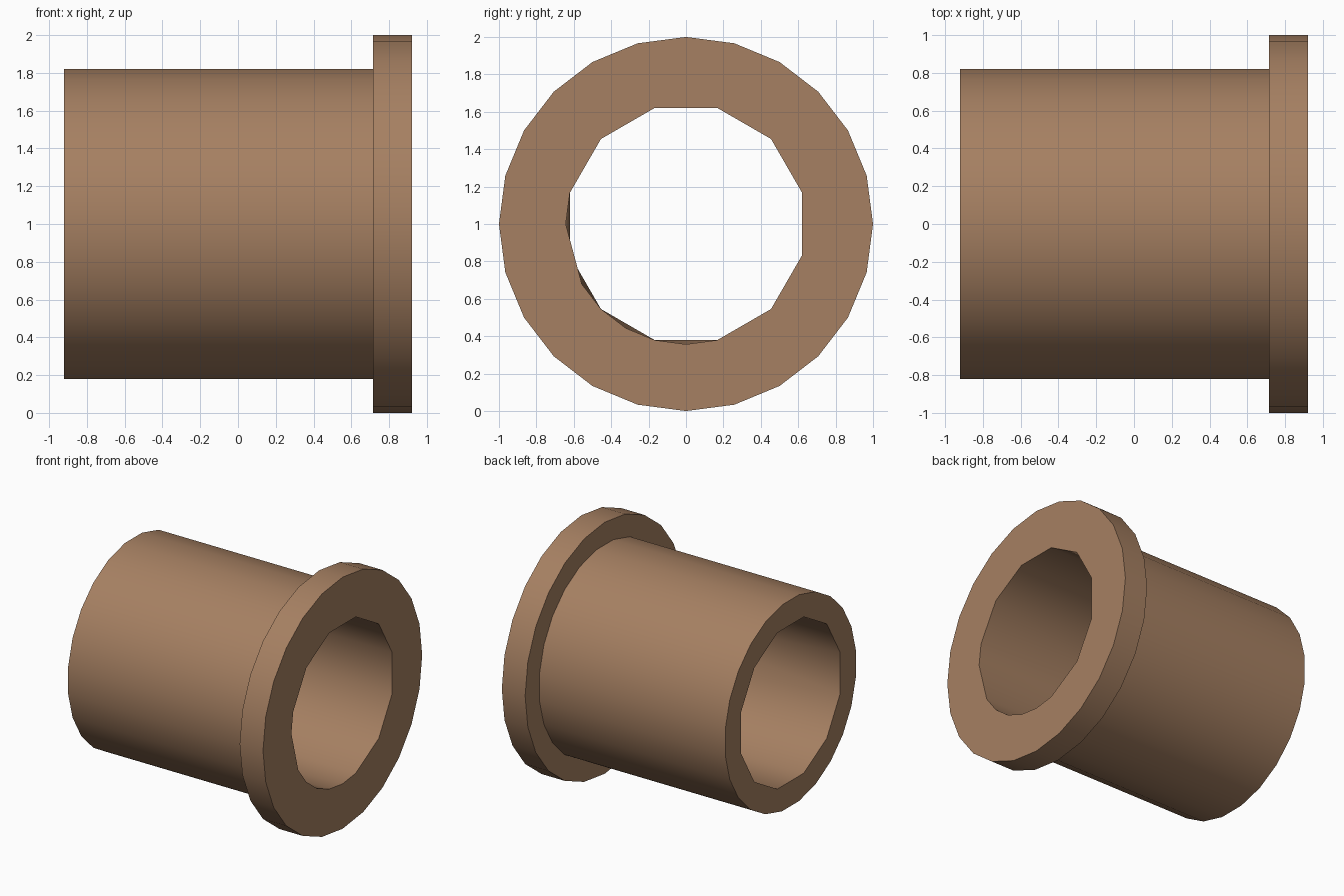
import bpy, bmesh, math

cube = bpy.data.objects.get("Cube")
if cube:
    bpy.data.objects.remove(cube)

# Single warm brown colour
brown = bpy.data.materials.new("warm_brown")
brown.use_nodes = True
color = (0.381, 0.216, 0.122, 1)
brown.diffuse_color = color
brown.node_tree.nodes["Principled BSDF"].inputs["Base Color"].default_value = color

bm = bmesh.new()


def ring(x, radius, angles):
    """Ring of (angle, vertex) pairs around the x axis."""
    return [(a, bm.verts.new((x, radius * math.cos(math.radians(a)),
                              1 + radius * math.sin(math.radians(a))))) for a in angles]


def stitch(a, b):
    """Join two rings, using quads where their angles match."""
    i = j = 0
    at = lambda r, k: r[k % len(r)][0] + 360 * (k // len(r))
    vert = lambda r, k: r[k % len(r)][1]
    while i < len(a) or j < len(b):
        na, nb = at(a, i + 1), at(b, j + 1)
        corners = [vert(a, i), vert(b, j)]
        step_a = i < len(a) and (j >= len(b) or na <= nb)
        step_b = j < len(b) and (i >= len(a) or nb <= na)
        if step_b:
            j += 1
            corners.append(vert(b, j))
        if step_a:
            i += 1
            corners.append(vert(a, i))
        bm.faces.new(corners)


END, STEP = 0.92, 0.715
fine = [15 * k for k in range(24)]
turned = [a + 7.5 for a in fine]
coarse = [15 + 30 * k for k in range(12)]
# The flange mouth of the bore has extra corners on its lower side
mouth = sorted(coarse[:6] + [180, 210, 225, 240, 255, 270] + coarse[9:])

# Bore, sleeve and flange as one closed loop of rings
rings = [
    ring(-END, 0.643, coarse),
    ring(-END, 0.827, turned),
    ring(STEP, 0.827, turned),
    ring(STEP, 1.0, fine),
    ring(END, 1.0, fine),
    ring(END, 0.643, mouth),
]
for k, r in enumerate(rings):
    stitch(r, rings[(k + 1) % len(rings)])
bmesh.ops.recalc_face_normals(bm, faces=bm.faces)

mesh = bpy.data.meshes.new("flanged_sleeve")
bm.to_mesh(mesh)
bm.free()
mesh.materials.append(brown)
sleeve = bpy.data.objects.new("flanged_sleeve", mesh)
bpy.context.collection.objects.link(sleeve)

# Smooth walls with crisp rims
bpy.ops.object.select_all(action='DESELECT')
sleeve.select_set(True)
bpy.context.view_layer.objects.active = sleeve
bpy.ops.object.shade_smooth_by_angle(angle=math.radians(35))
